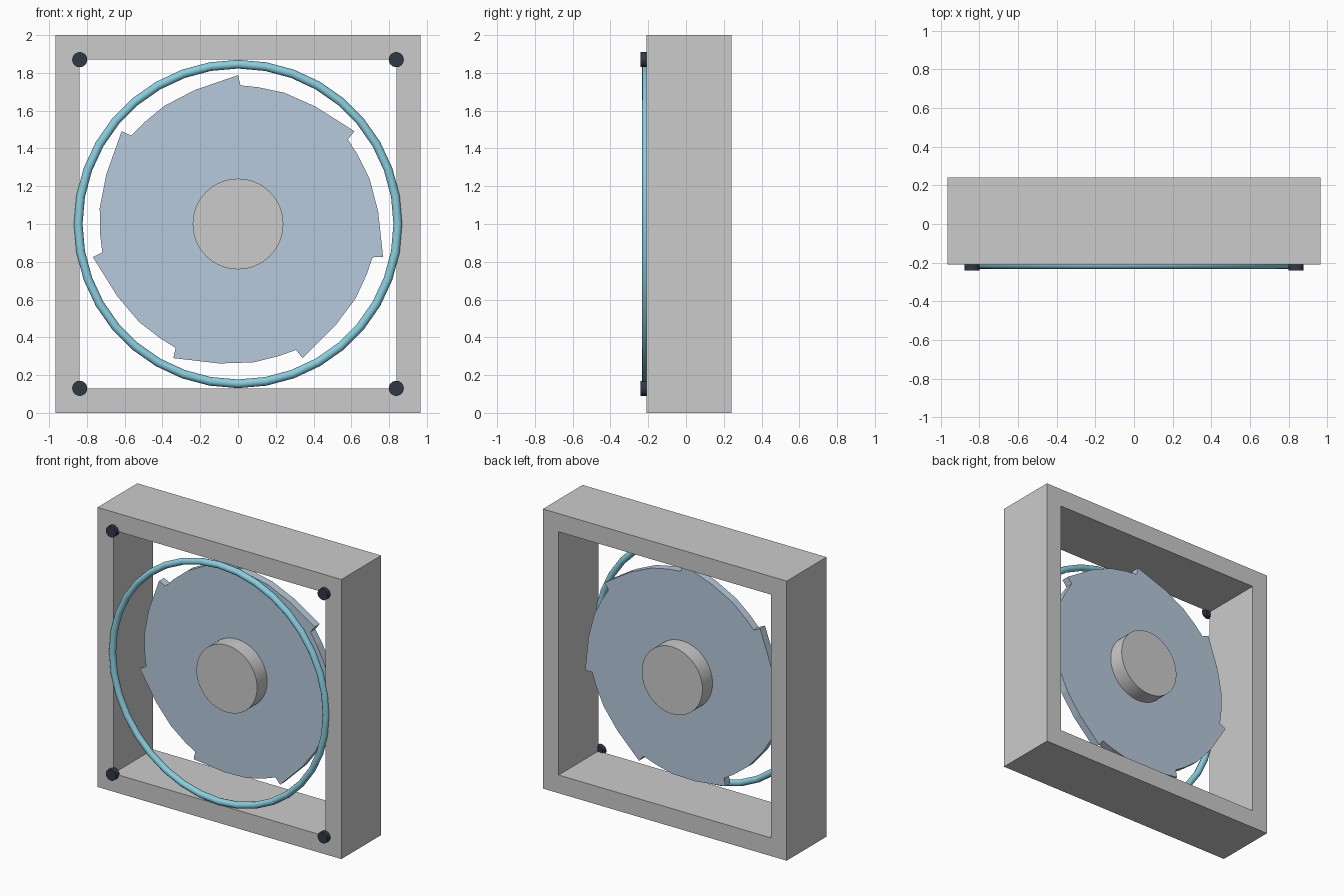
import bpy, bmesh
from math import radians, sin, cos, pi

if "Cube" in bpy.data.objects:
    bpy.data.objects.remove(bpy.data.objects["Cube"])

MID_Y = 0.015      # middle of the frame depth
FRONT_Y = -0.21    # front plane of the frame


def paint(obj, name, rgb):
    mat = bpy.data.materials.get(name) or bpy.data.materials.new(name)
    mat.diffuse_color = (*rgb, 1)
    mat.use_nodes = True
    mat.node_tree.nodes["Principled BSDF"].inputs["Base Color"].default_value = mat.diffuse_color
    obj.data.materials.append(mat)


def link(name, bm):
    bmesh.ops.recalc_face_normals(bm, faces=bm.faces)
    mesh = bpy.data.meshes.new(name)
    bm.to_mesh(mesh)
    bm.free()
    obj = bpy.data.objects.new(name, mesh)
    bpy.context.collection.objects.link(obj)
    return obj


def cylinder(name, x, z, radius, y0, y1, sides):
    bpy.ops.mesh.primitive_cylinder_add(
        vertices=sides, radius=radius, depth=y1 - y0,
        location=(x, (y0 + y1) / 2, z), rotation=(pi / 2, 0, 0))
    obj = bpy.context.object
    obj.name = name
    bpy.ops.object.shade_smooth_by_angle(angle=radians(30))
    return obj


# Square frame: outer and inner rectangles joined front and back
bm = bmesh.new()
corners = [(-1, -1), (1, -1), (1, 1), (-1, 1)]
loops = [[bm.verts.new((sx * hx, y, 1 + sz * hz)) for sx, sz in corners]
         for hx, hz, y in [(0.965, 1.0, FRONT_Y), (0.965, 1.0, 0.24),
                           (0.84, 0.87, 0.24), (0.84, 0.87, FRONT_Y)]]
for a, b in zip(loops, loops[1:] + loops[:1]):
    for i in range(4):
        j = (i + 1) % 4
        bm.faces.new((a[i], a[j], b[j], b[i]))
link("frame", bm)

# Rotor: seven overlapping blades merged into one stepped outline
BLADES = 7
blade_edge = [(0, 0.788), (18, 0.745), (32, 0.737), (43, 0.732), (50.4, 0.734)]
bm = bmesh.new()
outline = []
for k in range(BLADES):
    for deg, r in blade_edge:
        a = radians(90 + k * 360 / BLADES + deg)
        outline.append(bm.verts.new((r * cos(a), MID_Y - 0.028, 1 + r * sin(a))))
face = bm.faces.new(outline)
new = bmesh.ops.extrude_face_region(bm, geom=[face], use_keep_orig=True)["geom"]
bmesh.ops.translate(bm, vec=(0, 0.056, 0),
                    verts=[v for v in new if isinstance(v, bmesh.types.BMVert)])
paint(link("fan_blades", bm), "blade_blue_grey", (0.47, 0.59, 0.71))

# Hub through the rotor
cylinder("hub", 0, 1, 0.24, MID_Y - 0.142, MID_Y + 0.142, 64)

# Light ring on the front
bpy.ops.mesh.primitive_torus_add(
    major_segments=36, minor_segments=12, major_radius=0.846, minor_radius=0.023,
    location=(0, FRONT_Y, 1), rotation=(pi / 2, 0, 0))
ring = bpy.context.object
ring.name = "light_ring"
bpy.ops.object.shade_smooth_by_angle(angle=radians(60))
paint(ring, "ring_teal", (0.25, 0.62, 0.74))

# Corner screws
for i, (sx, sz) in enumerate(corners):
    screw = cylinder(f"corner_screw_{i + 1}", sx * 0.838, 1 + sz * 0.87,
                     0.04, -0.24, -0.2, 24)
    paint(screw, "screw_black", (0.03, 0.04, 0.06))
